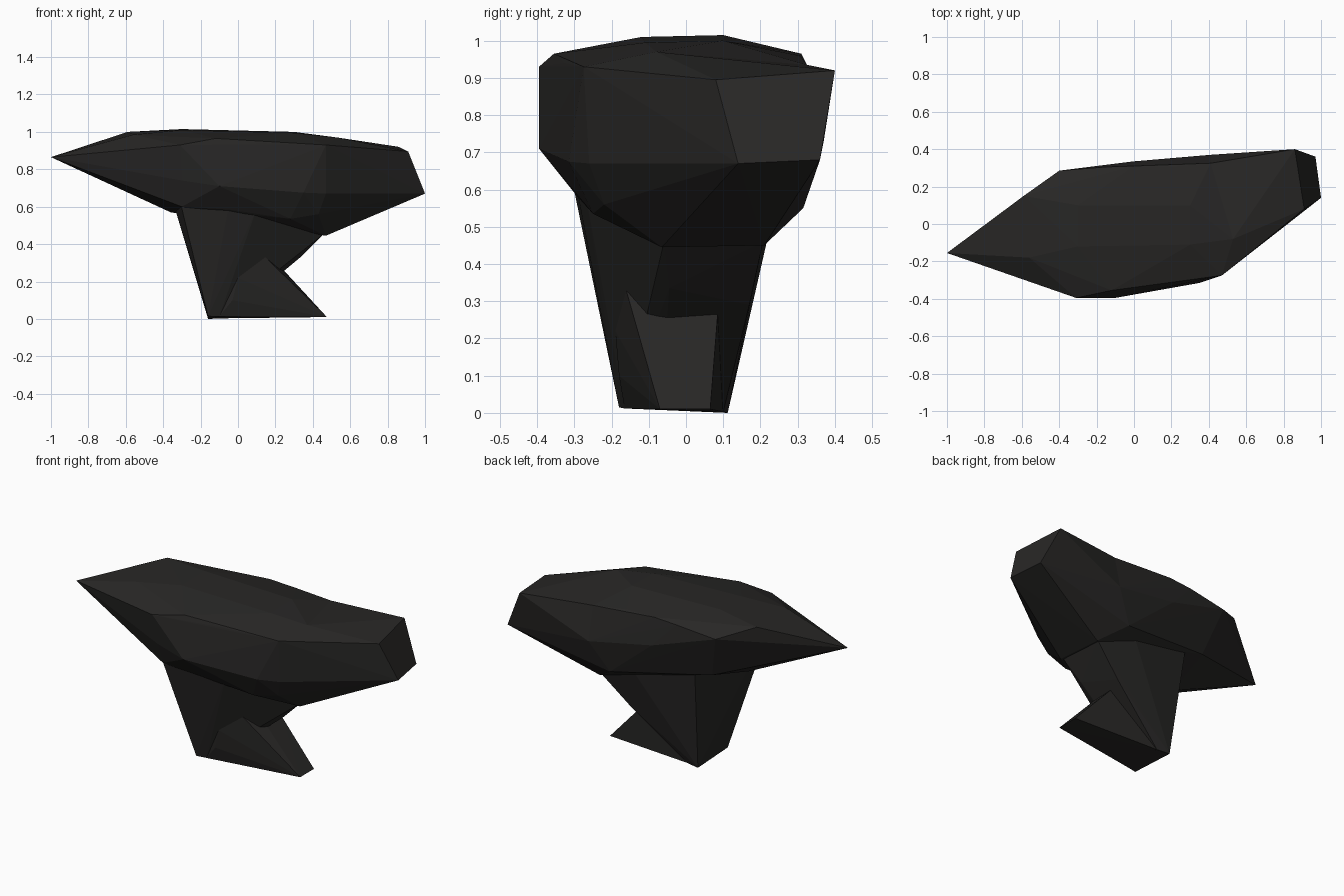
import bpy, bmesh

if "Cube" in bpy.data.objects:
    bpy.data.objects.remove(bpy.data.objects["Cube"])


def hull(name, points):
    """Faceted solid: convex hull around a few corner points."""
    bm = bmesh.new()
    for p in points:
        bm.verts.new(p)
    bmesh.ops.convex_hull(bm, input=bm.verts[:])
    loose = [v for v in bm.verts if not v.link_faces]
    bmesh.ops.delete(bm, geom=loose, context='VERTS')
    bmesh.ops.recalc_face_normals(bm, faces=bm.faces[:])
    me = bpy.data.meshes.new(name)
    bm.to_mesh(me)
    bm.free()
    ob = bpy.data.objects.new(name, me)
    bpy.context.collection.objects.link(ob)
    return ob


# cross-section where the cap meets its right end
section = [
    (.53, -.08, .97), (.47, -.275, .93), (.47, -.26, .67), (.43, -.22, .56),
    (.47, -.065, .445), (.44, .21, .45), (.41, .37, .73), (.41, .325, .935),
    (.3, .315, .55),
]

# overhanging cap: pointed left
cap = hull("rock_formation", section + [
    (-1.0, -.155, .865),
    # top ridge
    (-.56, -.18, .985), (-.59, .15, 1.0), (-.3, -.12, 1.01), (-.3, .1, 1.015),
    (.3, -.11, .995), (.3, .1, 1.0),
    # front upper and lower edges
    (-.31, -.395, .93), (-.12, -.355, .965), (.13, -.325, .94),
    (-.3, -.36, .74), (-.1, -.395, .71), (.1, -.335, .68), (.35, -.315, .675),
    (-.3, -.305, .6), (-.05, -.295, .585), (.28, -.25, .535),
    # back edges
    (-.4, .285, .925), (-.15, .305, .955), (0, .31, .965), (.19, .305, .96),
    (0, .335, .8), (.2, .35, .77), (-.32, .2, .65),
    # underside
    (-.36, -.1, .57),
])

# blunt right end
end = hull("right_end", section + [
    (.91, .08, .895), (1.0, .14, .67), (.86, .40, .92), (.97, .36, .68),
])

# tapering stem
stem = hull("stem", [
    (-.16, -.18, .015), (-.16, .112, 0), (-.1, -.165, .012), (-.08, .1, .003),
    (-.34, -.15, .60), (-.305, -.303, .61), (-.05, -.293, .6), (.1, -.27, .59),
    (-.2, .2, .64), (.2, .24, .56), (.435, .207, .46), (.46, -.06, .455),
    (.34, -.045, .335), (.25, -.05, .26), (.26, .17, .29),
])

# sloping foot
foot = hull("foot", [
    (.475, -.07, .01), (.475, .065, .01), (-.1, -.165, .012), (-.1, .1, .003),
    (.24, .085, .265), (.24, -.06, .26), (.13, -.165, .345), (0, -.19, .22),
    (-.03, -.18, .1),
])

# merge the boulders into one skin
parts = (end, stem, foot)
for part in parts:
    mod = cap.modifiers.new("join_" + part.name, 'BOOLEAN')
    mod.operation = 'UNION'
    mod.solver = 'EXACT'
    mod.object = part
merged = bpy.data.meshes.new_from_object(
    cap.evaluated_get(bpy.context.evaluated_depsgraph_get()))
cap.modifiers.clear()
cap.data = merged
for part in parts:
    bpy.data.objects.remove(part)

# dark stone
stone = bpy.data.materials.new("dark_stone")
stone.diffuse_color = (.021, .020, .019, 1)
stone.use_nodes = True
stone.node_tree.nodes["Principled BSDF"].inputs["Base Color"].default_value = stone.diffuse_color
cap.data.materials.clear()
cap.data.materials.append(stone)
for f in cap.data.polygons:
    f.material_index = 0
    f.use_smooth = False
